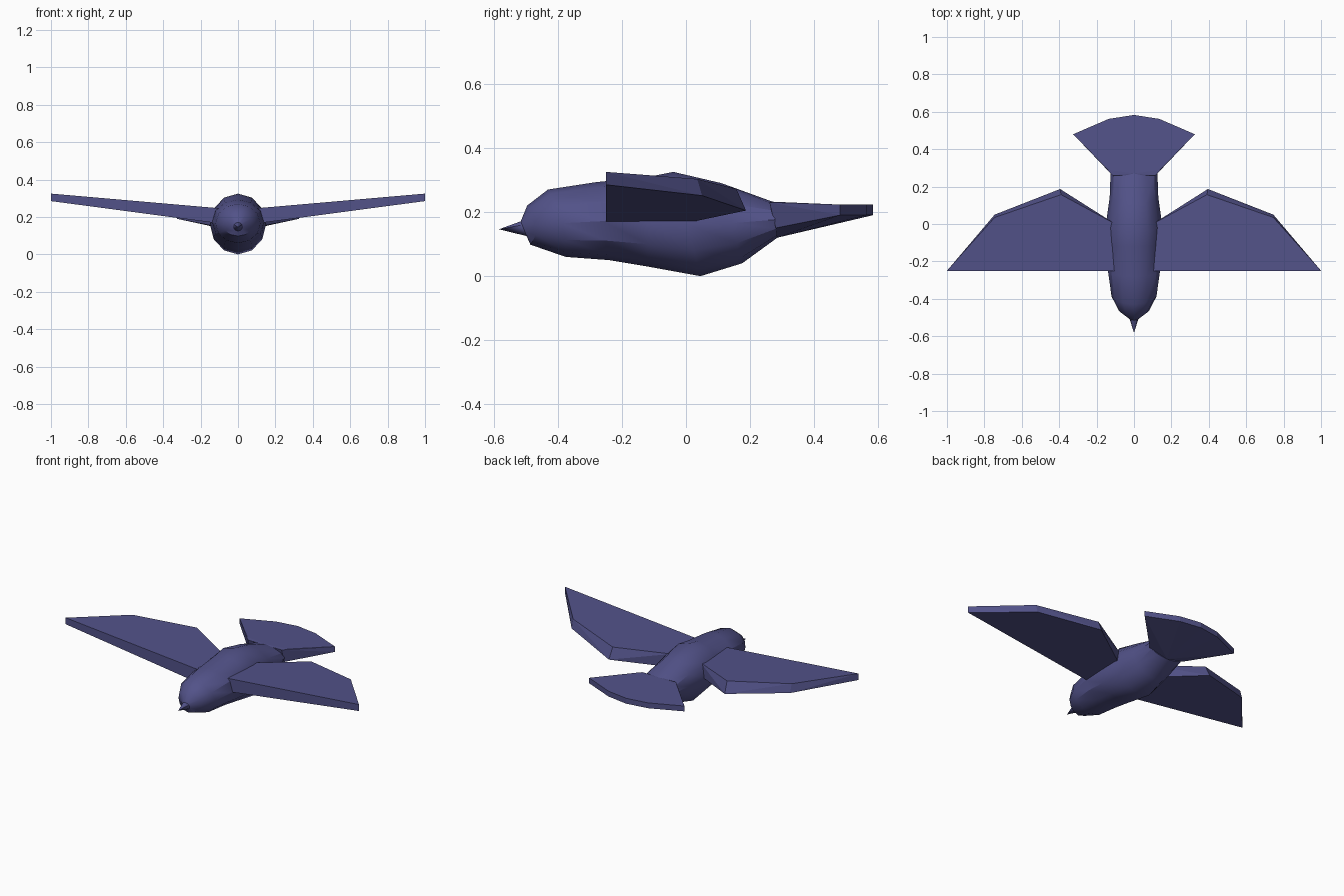
import bpy, bmesh
from math import sin, cos, pi, radians

if "Cube" in bpy.data.objects:
    bpy.data.objects.remove(bpy.data.objects["Cube"])

mat = bpy.data.materials.new("feathers")
mat.diffuse_color = (0.085, 0.085, 0.25, 1)
mat.use_nodes = True
mat.node_tree.nodes["Principled BSDF"].inputs["Base Color"].default_value = mat.diffuse_color


def finish(bm, name):
    bmesh.ops.recalc_face_normals(bm, faces=bm.faces)
    me = bpy.data.meshes.new(name)
    bm.to_mesh(me)
    bm.free()
    me.materials.append(mat)
    ob = bpy.data.objects.new(name, me)
    bpy.context.collection.objects.link(ob)
    return ob


def hull(name, pts):
    bm = bmesh.new()
    for p in pts:
        bm.verts.new(p)
    bmesh.ops.convex_hull(bm, input=bm.verts)
    bmesh.ops.dissolve_limit(bm, angle_limit=radians(1), verts=bm.verts, edges=bm.edges)
    return finish(bm, name)


def loft(name, tip, rings, n=12):
    # each ring: top y, top z, bottom y, bottom z, half width, sideways bulge in y
    bm = bmesh.new()
    start = bm.verts.new(tip)
    prev = None
    for yt, zt, yb, zb, w, bulge in rings:
        ring = []
        for i in range(n):
            a = 2 * pi * i / n
            t = (1 - cos(a)) / 2
            ring.append(bm.verts.new((w * sin(a), yt + (yb - yt) * t + bulge * sin(a) ** 2,
                                      zt + (zb - zt) * t)))
        for i in range(n):
            j = (i + 1) % n
            if prev:
                bm.faces.new((prev[i], prev[j], ring[j], ring[i]))
            else:
                bm.faces.new((start, ring[j], ring[i]))
        prev = ring
    bm.faces.new(prev)
    return finish(bm, name)


# Body with head and pointed beak
body = loft("body", (0, -0.583, 0.146), [
    (-0.515, 0.171, -0.497, 0.125, 0.024, 0.0),
    (-0.495, 0.22, -0.485, 0.098, 0.08, 0.025),
    (-0.43, 0.27, -0.375, 0.06, 0.12, 0.015),
    (-0.28, 0.293, -0.24, 0.05, 0.138, 0.0),
    (-0.12, 0.309, -0.12, 0.03, 0.145, 0.0),
    (-0.04, 0.325, 0.045, 0.0, 0.15, 0.0),
    (0.11, 0.29, 0.175, 0.04, 0.13, 0.0),
    (0.27, 0.232, 0.285, 0.12, 0.125, 0.0)])
bpy.context.view_layer.objects.active = body
body.select_set(True)
bpy.ops.object.shade_smooth_by_angle(angle=radians(30))

# Fanned tail: thick at the root, thin at the trailing edge
tail = [(0, 0.583, 0.223), (0, 0.583, 0.19), (0, 0.285, 0.12), (0, 0.27, 0.232)]
for s in (-1, 1):
    tail += [(s * 0.115, 0.26, 0.23), (s * 0.14, 0.29, 0.231), (s * 0.12, 0.28, 0.15),
             (s * 0.325, 0.48, 0.223), (s * 0.325, 0.48, 0.19),
             (s * 0.135, 0.562, 0.223), (s * 0.135, 0.562, 0.19)]
hull("tail", tail)

# Wings: straight leading edge, swept trailing edge, slight upward slope
for side, s in (("right", 1), ("left", -1)):
    top = [(0.1, -0.25), (1, -0.25), (0.745, 0.035), (0.39, 0.157), (0.1, 0.0)]
    bottom = [(0.1, -0.25), (1, -0.25), (0.745, 0.05), (0.395, 0.187), (0.1, 0.0)]
    hull(side + "_wing",
         [(s * x, y, 0.238 + 0.087 * x) for x, y in top] +
         [(s * x, y, 0.152 + 0.133 * x) for x, y in bottom])
